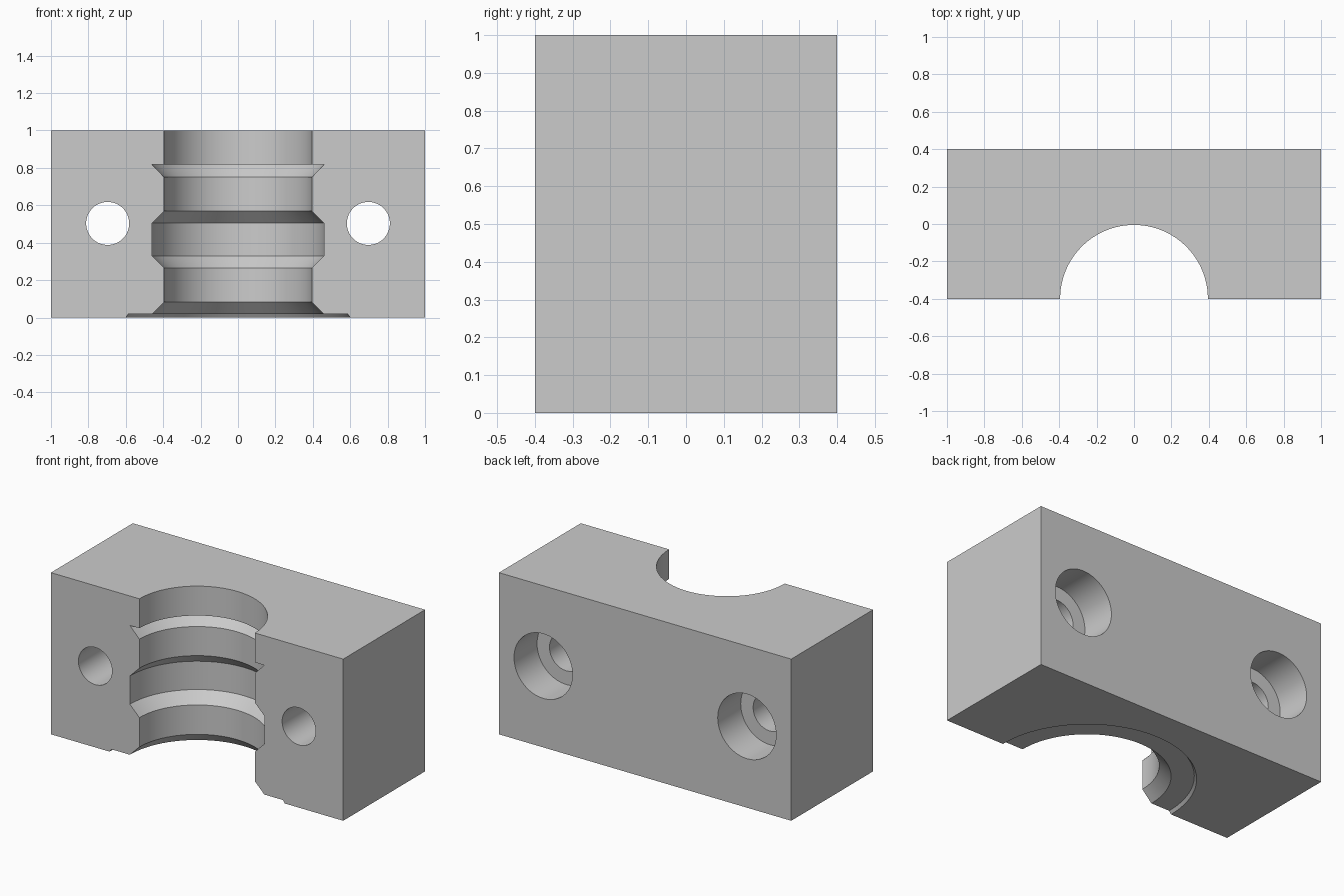
import bpy, bmesh, math
from mathutils import Matrix, Vector

cube = bpy.data.objects.get("Cube")
if cube:
    bpy.data.objects.remove(cube, do_unlink=True)

grey = bpy.data.materials.new("plain grey")
grey.use_nodes = True
colour = (0.6, 0.6, 0.6, 1)
grey.diffuse_color = colour
grey.node_tree.nodes["Principled BSDF"].inputs["Base Color"].default_value = colour


def add_object(name, bm):
    bmesh.ops.recalc_face_normals(bm, faces=bm.faces)
    mesh = bpy.data.meshes.new(name)
    bm.to_mesh(mesh)
    bm.free()
    mesh.materials.append(grey)
    obj = bpy.data.objects.new(name, mesh)
    bpy.context.collection.objects.link(obj)
    return obj


def turned_cutter(name, profile, matrix, steps=96):
    """Solid of revolution from (radius, height) points, used for cutting."""
    bm = bmesh.new()
    points = [(0, profile[0][1])] + profile + [(0, profile[-1][1])]
    verts = [bm.verts.new((r, 0, h)) for r, h in points]
    edges = [bm.edges.new(pair) for pair in zip(verts, verts[1:])]
    bmesh.ops.spin(bm, geom=verts + edges, cent=(0, 0, 0), axis=(0, 0, 1),
                   angle=math.tau, steps=steps)
    bmesh.ops.remove_doubles(bm, verts=bm.verts, dist=1e-5)
    bm.transform(matrix)
    obj = add_object(name, bm)
    obj.hide_render = True
    return obj


# Clamp block
bm = bmesh.new()
bmesh.ops.create_cube(bm, size=1, matrix=Matrix.Translation((0, 0, 0.5))
                      @ Matrix.Diagonal((2, 0.8, 1, 1)))
block = add_object("clamp_block", bm)

# Half bore with grooves and a shallow recess in the underside
bore, groove = 0.395, 0.46
bore_profile = [(0.607, -0.1), (0.6, 0), (0.587, 0.018), (groove, 0.018),
                (bore, 0.083), (bore, 0.265), (groove, 0.33), (groove, 0.505),
                (bore, 0.57), (bore, 0.75), (groove, 0.818), (bore, 0.818),
                (bore, 1.1)]
cutters = [turned_cutter("bore_cutter", bore_profile,
                         Matrix.Translation((0, -0.4, 0)))]

# Counterbored bolt holes, wide at the back
hole_profile = [(0.115, -0.9), (0.115, -0.225), (0.2, -0.225), (0.2, 0.1)]
for side, x in (("right", -0.697), ("left", 0.697)):
    place = (Matrix.Translation((x, 0.4, 0.503))
             @ Matrix.Rotation(-math.pi / 2, 4, 'X'))
    cutters.append(turned_cutter(side + "_bolt_hole_cutter", hole_profile,
                                 place, 64))

# Apply the cuts, then remove the cutters
bpy.context.view_layer.objects.active = block
block.select_set(True)
for cutter in cutters:
    cut = block.modifiers.new(cutter.name, 'BOOLEAN')
    cut.operation = 'DIFFERENCE'
    cut.solver = 'EXACT'
    cut.object = cutter
    bpy.ops.object.modifier_apply(modifier=cut.name)
    bpy.data.objects.remove(cutter, do_unlink=True)

# Smooth the turned surfaces, keeping machined edges sharp
bpy.ops.object.select_all(action='DESELECT')
block.select_set(True)
bpy.ops.object.shade_smooth_by_angle(angle=math.radians(25))
